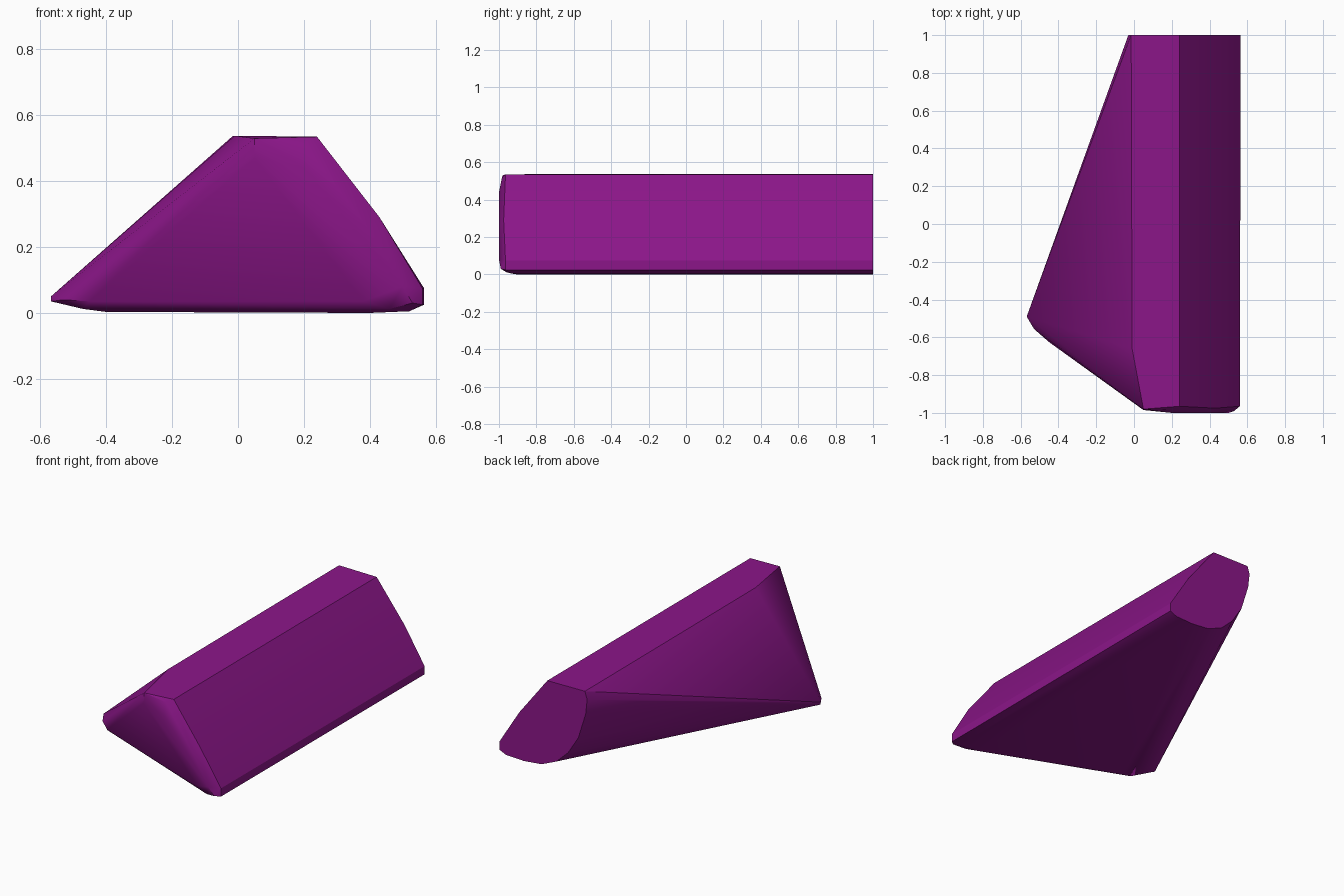
import bpy, bmesh
from math import radians

if "Cube" in bpy.data.objects:
    bpy.data.objects.remove(bpy.data.objects["Cube"])

# Rounded wedge: convex skin over a back profile, a faceted front nose and a side tip
back = [(.24, .535), (-.015, .538), (-.03, .49), (-.02, .4), (.03, .24), (.1, .13),
        (.18, .055), (.28, .012), (.4, 0), (.52, .005), (.565, .025), (.565, .075),
        (.43, .29)]
points = [(x, 1, z) for x, z in back]

# right-hand flank carried to the front
flank = [(.24, -.965, .535), (.43, -.975, .29), (.56, -.965, .075), (.56, -.965, .025),
         (.52, -.93, .005), (.4, -.9, 0)]
# rounded front rim
nose = [(.05, -.98, .53), (.05, -.985, .47), (.2, -.985, .515), (.2, -1, .44),
        (.4, -1, .25), (.5, -1, .08), (.53, -.99, .03), (.38, -.94, .035),
        (.46, -.96, .012)]
# left-hand ridge end and tip
tip = [(-.01, -.66, .538), (-.568, -.49, .05), (-.568, -.49, .035), (-.53, -.555, .04),
       (-.45, -.625, .035), (-.47, -.59, .012), (-.4, -.58, .003)]

bm = bmesh.new()
for p in points + flank + nose + tip:
    bm.verts.new(p)
res = bmesh.ops.convex_hull(bm, input=bm.verts)
loose = [v for v in bm.verts if not v.link_faces]
bmesh.ops.delete(bm, geom=loose, context='VERTS')
bmesh.ops.dissolve_limit(bm, angle_limit=radians(1), verts=bm.verts, edges=bm.edges)
bmesh.ops.recalc_face_normals(bm, faces=bm.faces)
mesh = bpy.data.meshes.new("wedge_body")
bm.to_mesh(mesh)
bm.free()

body = bpy.data.objects.new("wedge_body", mesh)
bpy.context.collection.objects.link(body)
purple = bpy.data.materials.new("purple")
purple.diffuse_color = (.26, .008, .25, 1)
purple.use_nodes = True
purple.node_tree.nodes["Principled BSDF"].inputs["Base Color"].default_value = purple.diffuse_color
mesh.materials.append(purple)

bpy.context.view_layer.objects.active = body
body.select_set(True)
bpy.ops.object.shade_smooth_by_angle(angle=radians(30))
